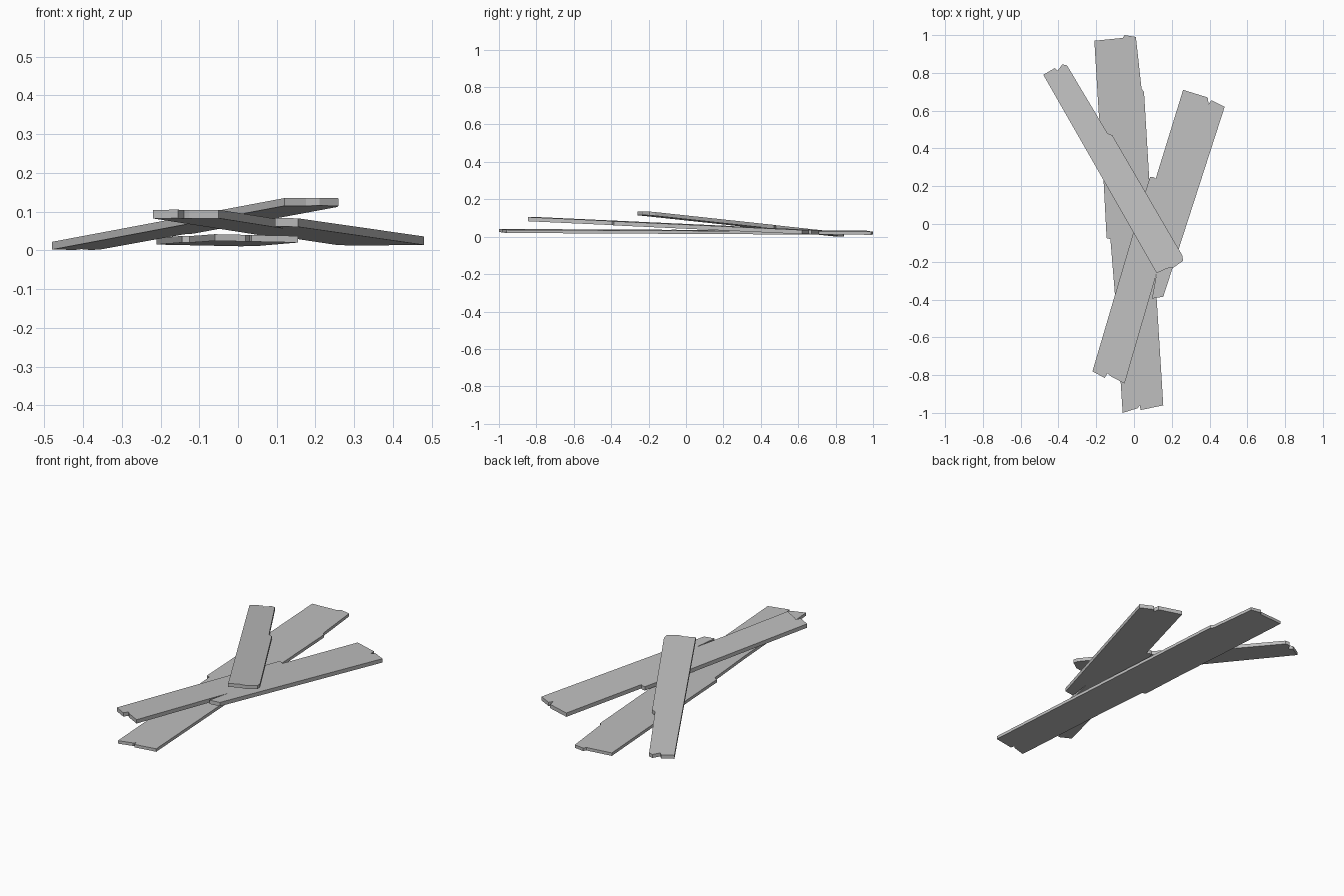
import bpy
import bmesh

default_cube = bpy.data.objects.get("Cube")
if default_cube:
    bpy.data.objects.remove(default_cube, do_unlink=True)

# Weathered wood colour shared by all boards
wood = bpy.data.materials.new("weathered_grey_wood")
wood.use_nodes = True
colour = (0.52, 0.52, 0.52, 1)
wood.diffuse_color = colour
wood.node_tree.nodes["Principled BSDF"].inputs["Base Color"].default_value = colour


def make_plank(name, outline, height, slope_x, slope_y, thickness):
    """Extrude a chipped outline downward from a tilted top plane."""
    bm = bmesh.new()
    corners = [bm.verts.new((x, y, height + slope_x * x + slope_y * y))
               for x, y in outline]
    top = bm.faces.new(corners)
    extruded = bmesh.ops.extrude_face_region(bm, geom=[top], use_keep_orig=True)
    lower = [item for item in extruded["geom"] if isinstance(item, bmesh.types.BMVert)]
    bmesh.ops.translate(bm, verts=lower, vec=(0, 0, -thickness))
    bmesh.ops.recalc_face_normals(bm, faces=bm.faces[:])
    mesh = bpy.data.meshes.new(name)
    bm.to_mesh(mesh)
    bm.free()
    mesh.materials.append(wood)
    plank = bpy.data.objects.new(name, mesh)
    bpy.context.collection.objects.link(plank)
    return plank


# Long board lying almost flat at the bottom
make_plank("bottom_plank", [
    (-.21, .97), (-.06, .985), (-.05, 1), (.01, .99),
    (.04, .715), (.053, .7), (.08, .25), (.155, -.96),
    (.035, -.985), (.03, -.96), (.02, -.975), (-.06, -1),
    (-.1, -.385), (-.125, -.08), (-.145, -.075), (-.16, .21), (-.185, .56),
], height=.034, slope_x=-.02, slope_y=-.0065, thickness=.017)

# Middle board with a split on its right edge and a chip on its left
make_plank("middle_plank", [
    (.26, .71), (.39, .67), (.395, .635), (.41, .655), (.48, .62),
    (.155, -.385), (.095, -.395), (.12, -.26), (-.05, -.845),
    (-.125, -.805), (-.14, -.79), (-.155, -.815), (-.22, -.78),
    (.06, .17), (.085, .25), (.1, .25), (.115, .24),
], height=.0686, slope_x=-.014, slope_y=-.042, thickness=.022)

# Short board leaning across the other two
make_plank("top_plank", [
    (-.48, .79), (-.42, .825), (-.405, .81), (-.38, .845), (-.355, .84),
    (-.14, .48), (-.115, .47), (.255, -.165), (.26, -.195),
    (.21, -.23), (.175, -.235), (.12, -.26),
], height=.108, slope_x=.037, slope_y=-.0864, thickness=.02)
